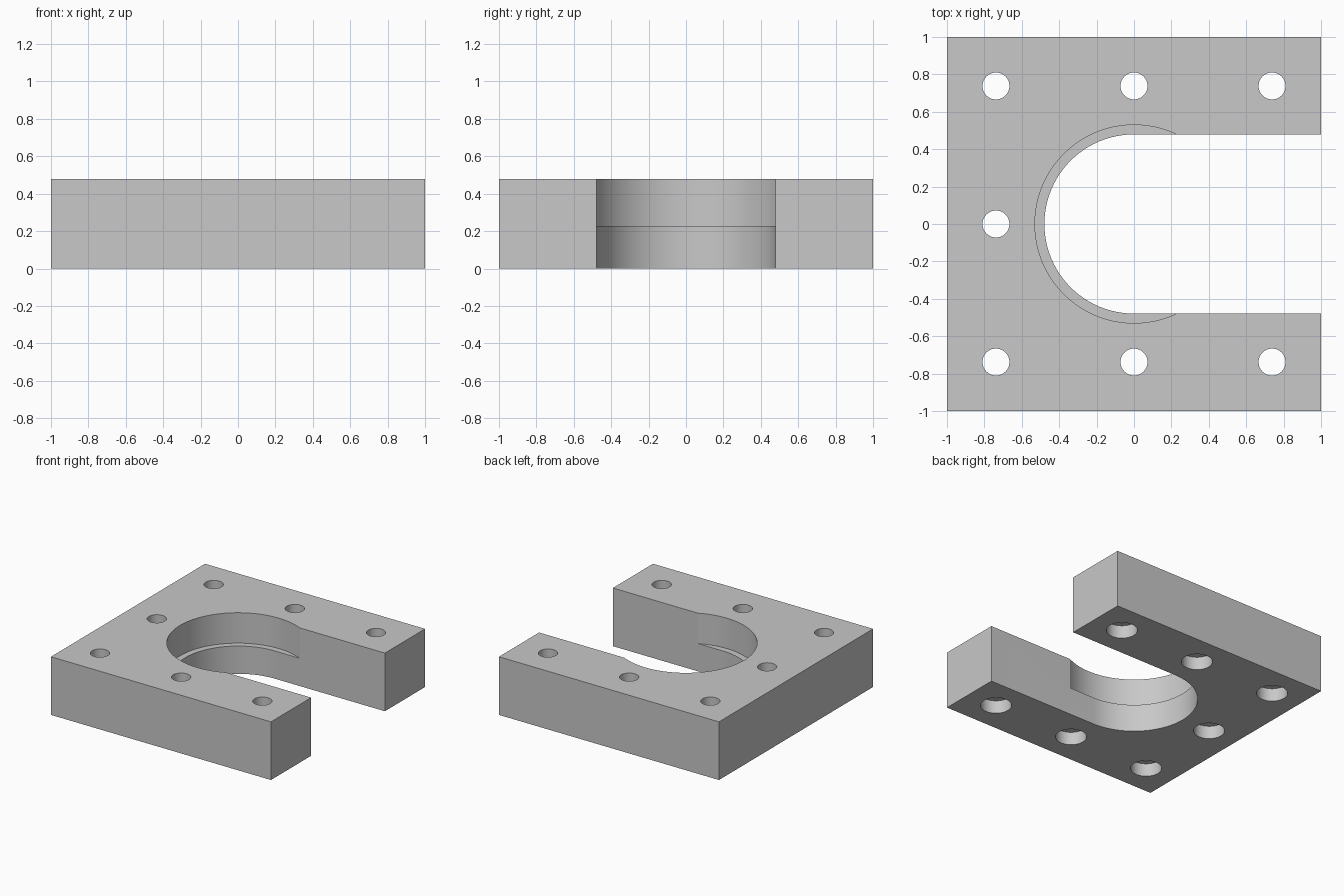
import bpy, bmesh
from math import sin, cos, pi, radians

if "Cube" in bpy.data.objects:
    bpy.data.objects.remove(bpy.data.objects["Cube"], do_unlink=True)

HEIGHT = 0.478        # plate thickness
SLOT = 0.479          # slot half width and lower bore radius
BORE = 0.53           # upper bore radius
LEDGE = 0.228         # height of the ledge in the bore
PITCH = 0.738         # bolt hole spacing
HOLE, SINK, SINK_DEPTH = 0.072, 0.117, 0.107

grey = bpy.data.materials.new("plain grey")
grey.use_nodes = True
colour = (0.58, 0.58, 0.58, 1)
grey.diffuse_color = colour
grey.node_tree.nodes["Principled BSDF"].inputs["Base Color"].default_value = colour


def prism(name, outline, z0, z1):
    """Extrude a counter-clockwise outline from z0 to z1."""
    bm = bmesh.new()
    face = bm.faces.new([bm.verts.new((x, y, z0)) for x, y in outline])
    top = bmesh.ops.extrude_face_region(bm, geom=[face])["geom"]
    bmesh.ops.translate(bm, vec=(0, 0, z1 - z0),
                        verts=[v for v in top if isinstance(v, bmesh.types.BMVert)])
    bmesh.ops.recalc_face_normals(bm, faces=bm.faces)
    mesh = bpy.data.meshes.new(name)
    bm.to_mesh(mesh)
    bm.free()
    mesh.materials.append(grey)
    obj = bpy.data.objects.new(name, mesh)
    bpy.context.collection.objects.link(obj)
    return obj


def arc(radius, start=0, sweep=2 * pi, steps=64, centre=(0, 0)):
    return [(centre[0] + radius * cos(start + sweep * i / steps),
             centre[1] + radius * sin(start + sweep * i / steps))
            for i in range(steps)]


# Square plate
plate = prism("slotted_plate", [(-1, -1), (1, -1), (1, 1), (-1, 1)], 0, HEIGHT)

# Round-ended slot open to the left side, and the wider bore above the ledge
slot = arc(SLOT, pi / 2, pi, 48) + [(0, -SLOT), (1.2, -SLOT), (1.2, SLOT)]
cutters = [prism("slot_cutter", slot, -0.1, HEIGHT + 0.1),
           prism("bore_cutter", arc(BORE, steps=96), LEDGE, HEIGHT + 0.1)]

# Bolt holes with counterbores underneath
for i in (-1, 0, 1):
    for j in (-1, 0, 1):
        if j == 0 and i >= 0:
            continue
        spot = (i * PITCH, j * PITCH)
        cutters.append(prism("hole_cutter", arc(HOLE, steps=40, centre=spot), -0.1, HEIGHT + 0.1))
        cutters.append(prism("counterbore_cutter", arc(SINK, steps=48, centre=spot), -0.1, SINK_DEPTH))

bpy.ops.object.select_all(action="DESELECT")
plate.select_set(True)
bpy.context.view_layer.objects.active = plate
for cutter in cutters:
    cutter.hide_render = True
    cut = plate.modifiers.new("cut", "BOOLEAN")
    cut.operation = "DIFFERENCE"
    cut.solver = "EXACT"
    cut.object = cutter
    bpy.ops.object.modifier_apply(modifier=cut.name)
    bpy.data.objects.remove(cutter, do_unlink=True)

bpy.ops.object.shade_smooth_by_angle(angle=radians(20))
